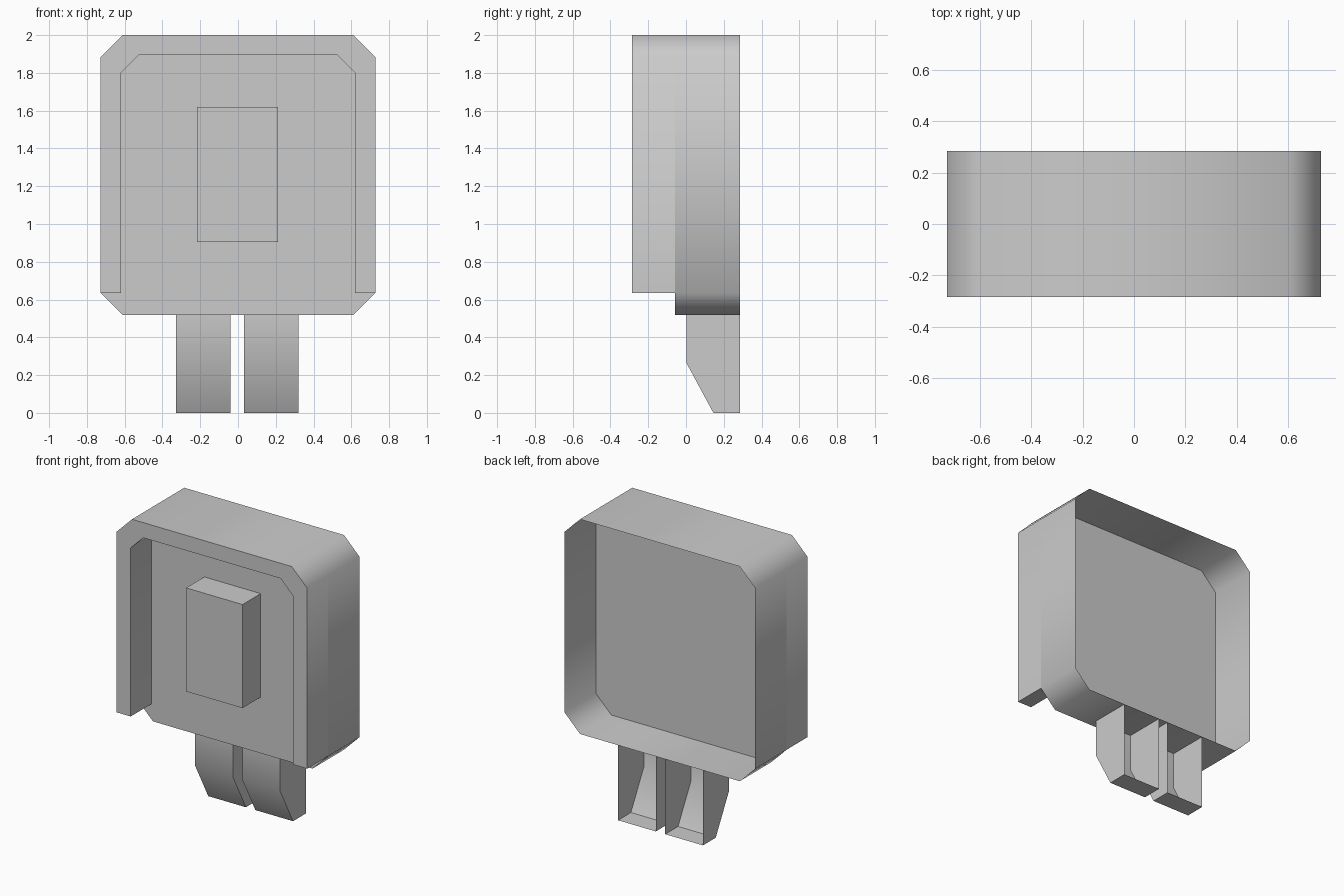
import bpy, bmesh, math
from mathutils import Vector

cube = bpy.data.objects.get("Cube")
if cube:
    bpy.data.objects.remove(cube, do_unlink=True)

grey = bpy.data.materials.new("plain_grey")
grey.use_nodes = True
colour = (0.6, 0.6, 0.6, 1)
grey.diffuse_color = colour
grey.node_tree.nodes["Principled BSDF"].inputs["Base Color"].default_value = colour


def prism(name, outline, start, end, axis="y", open_sides=()):
    """Extrude an outline along an axis, then drop the faces pointing to open_sides."""
    bm = bmesh.new()
    if axis == "y":
        points = [(a, start, b) for a, b in outline]
        step = Vector((0, end - start, 0))
    else:
        points = [(start, a, b) for a, b in outline]
        step = Vector((end - start, 0, 0))
    base = bm.faces.new([bm.verts.new(p) for p in points])
    result = bmesh.ops.extrude_face_region(bm, geom=[base], use_keep_orig=True)
    moved = [g for g in result["geom"] if isinstance(g, bmesh.types.BMVert)]
    bmesh.ops.translate(bm, vec=step, verts=moved)
    bmesh.ops.recalc_face_normals(bm, faces=bm.faces[:])
    bm.normal_update()
    unwanted = [f for f in bm.faces
                if any(f.normal.dot(Vector(d)) > 0.99 for d in open_sides)]
    bmesh.ops.delete(bm, geom=unwanted, context="FACES")
    mesh = bpy.data.meshes.new(name)
    bm.to_mesh(mesh)
    bm.free()
    mesh.materials.append(grey)
    obj = bpy.data.objects.new(name, mesh)
    bpy.context.collection.objects.link(obj)
    bpy.ops.object.select_all(action="DESELECT")
    obj.select_set(True)
    bpy.context.view_layer.objects.active = obj
    bpy.ops.object.shade_smooth_by_angle(angle=math.radians(50))
    return obj


def mirrored(half):
    """Close a right-hand half outline with its mirror image."""
    return half + [(-x, z) for x, z in reversed(half)]


BACK, UP = (0, 1, 0), (0, 0, 1)
FRONT_Y, PLATE_Y, BACK_Y = -0.285, -0.057, 0.285

# Thin-walled housing, open at the back
outer = [(0.61, 2.0), (0.728, 1.882), (0.728, 0.636)]
prism("housing", mirrored(outer + [(0.61, 0.518)]), PLATE_Y, BACK_Y, open_sides=[BACK])

# Raised front rim, open at the bottom
inner = [(0.62, 0.636), (0.62, 1.8), (0.525, 1.895)]
prism("front_rim", mirrored(outer + inner), FRONT_Y, PLATE_Y, open_sides=[BACK])

# Raised block on the front plate
block = [(-0.217, 0.905), (0.213, 0.905), (0.213, 1.62), (-0.217, 1.62)]
prism("front_block", block, -0.255, PLATE_Y, open_sides=[BACK])

# Two hollow prongs, open at the back and where they meet the housing
prong = [(BACK_Y, 0.518), (0.003, 0.518), (0.003, 0.263), (0.145, 0), (BACK_Y, 0)]
for name, x in (("right_prong", -0.329), ("left_prong", 0.031)):
    prism(name, prong, x, x + 0.288, axis="x", open_sides=[BACK, UP])
